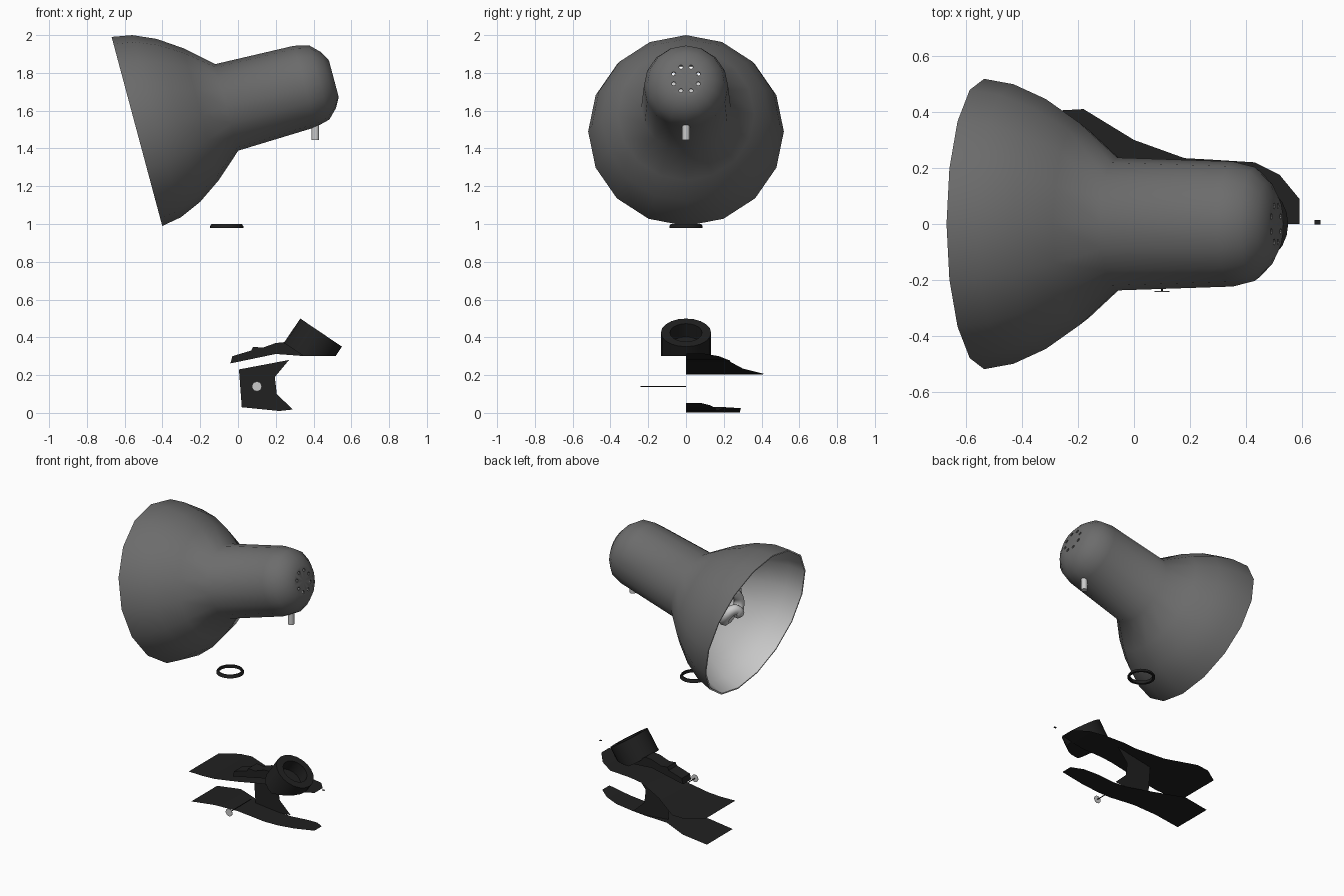
import bpy, bmesh
from math import sin, cos, pi, radians
from mathutils import Vector

if "Cube" in bpy.data.objects:
    bpy.data.objects.remove(bpy.data.objects["Cube"])

Y = Vector((0, 1, 0))


def material(name, v):
    m = bpy.data.materials.new(name)
    m.diffuse_color = (v, v, v, 1)
    m.use_nodes = True
    m.node_tree.nodes["Principled BSDF"].inputs["Base Color"].default_value = m.diffuse_color
    return m


DARK = material("dark_grey", 0.15)
BLACK = material("black", 0.015)
LIGHT = material("light_grey", 0.75)


def make(name, bm, mats, angle=None):
    mesh = bpy.data.meshes.new(name)
    bm.to_mesh(mesh)
    bm.free()
    ob = bpy.data.objects.new(name, mesh)
    bpy.context.collection.objects.link(ob)
    for m in mats:
        mesh.materials.append(m)
    if angle:
        bpy.ops.object.select_all(action='DESELECT')
        ob.select_set(True)
        bpy.context.view_layer.objects.active = ob
        bpy.ops.object.shade_smooth_by_angle(angle=radians(angle))
    return ob


def lathe(bm, profile, origin, axis, n, closed=False, second_mat=999):
    """Revolve (distance along axis, radius) points around an axis."""
    o, a = Vector(origin), Vector(axis).normalized()
    side = Vector((-a.z, 0, a.x)) if abs(a.y) < 0.9 else Vector((1, 0, 0))
    other = a.cross(side)
    rings = [[bm.verts.new(o + a * t + (side * cos(2 * pi * i / n) + other * sin(2 * pi * i / n)) * r)
              for i in range(n)] for t, r in profile]
    count = len(rings) if closed else len(rings) - 1
    for k in range(count):
        p, q = rings[k], rings[(k + 1) % len(rings)]
        for i in range(n):
            j = (i + 1) % n
            f = bm.faces.new((p[i], p[j], q[j], q[i]))
            f.material_index = 1 if k >= second_mat else 0
    bmesh.ops.remove_doubles(bm, verts=bm.verts, dist=1e-5)
    bmesh.ops.recalc_face_normals(bm, faces=bm.faces)


def turned(name, profile, origin, axis, n, mat, angle=40, closed=False):
    bm = bmesh.new()
    lathe(bm, profile, origin, axis, n, closed)
    return make(name, bm, [mat], angle)


# Lamp shade: double-walled, tilted 15 degrees, pale inside
C = Vector((-0.535, 0, 1.49))
A = Vector((cos(radians(15)), 0, sin(radians(15))))
N = Vector((-A.z, 0, A.x))
outer = [(0, .518), (.108, .499), (.228, .446), (.351, .362), (.492, .237),
         (.92, .223), (1.0, .203), (1.05, .153), (1.079, .10), (1.079, 0)]
inner = [(max(t - .012 * (t > 1), 0), max(r - .01, 0)) for t, r in reversed(outer)]
inner[0] = (1.067, 0)
bm = bmesh.new()
lathe(bm, outer + inner[0:], C, A, 16, closed=True, second_mat=len(outer))
shade = make("lamp_shade", bm, [DARK, LIGHT], 45)

# Ring of vent holes in the end cap
bm = bmesh.new()
for i in range(8):
    w = 2 * pi * (i + .5) / 8
    pos = C + A * 1.03 + (N * cos(w) + Y * sin(w)) * .07
    lathe(bm, [(0, 0), (0, .011), (.1, .011), (.1, 0)], pos, A, 8)
cutter = make("vent_cutter", bm, [DARK])
cutter.hide_render = True
cutter.hide_set(True)
mod = shade.modifiers.new("vents", 'BOOLEAN')
mod.operation = 'DIFFERENCE'
mod.solver = 'EXACT'
mod.object = cutter

# Spiral bulb: two strands meeting at the tip, on a socket
curve = bpy.data.curves.new("spiral_bulb", 'CURVE')
curve.dimensions = '3D'
curve.bevel_depth = .034
curve.bevel_resolution = 2
curve.use_fill_caps = True
steps = 60
spline = curve.splines.new('POLY')
spline.points.add(2 * steps)
for i in range(-steps, steps + 1):
    s = abs(i) / steps
    w = 2 * pi * 2.2 * s + (pi if i < 0 else 0)
    r = .14 * min(1, s / .3)
    p = C + A * (.13 + .36 * s) + (N * cos(w) + Y * sin(w)) * r
    spline.points[i + steps].co = (*p, 1)
spline.use_smooth = True
curve.materials.append(LIGHT)
bpy.context.collection.objects.link(bpy.data.objects.new("spiral_bulb", curve))
turned("bulb_socket", [(0, 0), (0, .15), (.08, .15), (.12, .08), (.5, .08), (.5, 0)],
       C + A * .48, A, 16, LIGHT)

# Pivot stub under the shade
turned("pivot_stub", [(0, 0), (0, .02), (.11, .02), (.11, 0)], (.41, 0, 1.445), (0, 0, 1), 12, LIGHT)

# Loose collar ring
turned("collar_ring", [(0, .088), (.008, .088), (.02, .08), (.02, .072), (0, .072)],
       (-.06, 0, .98), (0, 0, 1), 24, BLACK, closed=True)


# Clamp jaws: thin half sheets given as (x, z, width)
def sheet(name, stations):
    bm = bmesh.new()
    rows = [(bm.verts.new((x, 0, z)), bm.verts.new((x, y, z))) for x, z, y in stations]
    for (a, b), (c, d) in zip(rows, rows[1:]):
        bm.faces.new((a, c, d, b))
    make(name, bm, [BLACK], 40)


sheet("upper_jaw", [(-.38, .205, .33), (-.27, .203, .405), (-.18, .207, .41), (0, .235, .30), (.18, .27, .235),
                    (.27, .28, .23), (.43, .282, .22), (.52, .30, .175), (.59, .315, .09)])
sheet("lower_jaw", [(-.36, .002, .285), (-.18, .025, .29), (0, .03, .21), (.2, .012, .17),
                    (.3, .013, .16), (.43, .025, .155), (.52, .04, .13), (.59, .052, .08)])


# Flat side pieces drawn in x-z, optionally given a depth in y
def plate(name, pts, y, depth=0):
    bm = bmesh.new()
    f = bm.faces.new([bm.verts.new((x, y, z)) for x, z in pts])
    if depth:
        g = bmesh.ops.extrude_face_region(bm, geom=[f])
        bmesh.ops.translate(bm, vec=(0, depth, 0),
                            verts=[v for v in g["geom"] if isinstance(v, bmesh.types.BMVert)])
        bmesh.ops.recalc_face_normals(bm, faces=bm.faces)
    make(name, bm, [BLACK])


plate("clamp_web", [(.005, .23), (.02, .03), (.22, .01), (.29, .018), (.205, .10), (.195, .19), (.27, .28)], .165)
plate("joint_arm", [(-.04, .262), (-.03, .30), (.07, .33), (.08, .35), (.13, .345), (.2, .37), (.25, .375),
                    (.36, .30), (.2, .312)], 0, .09)

# Angled socket cup, trimmed flat underneath
axis = Vector((.56, 0, .83)).normalized()
bm = bmesh.new()
lathe(bm, [(-.02 + .02, 0), (0, .133), (.155, .133), (.155, .085), (.07, .085), (.07, 0)],
      Vector((.44, 0, .425)) - axis * .155, axis, 20)
cut = bmesh.ops.bisect_plane(bm, geom=bm.verts[:] + bm.edges[:] + bm.faces[:],
                             plane_co=(0, 0, .30), plane_no=(0, 0, -1), clear_outer=True)
bmesh.ops.holes_fill(bm, edges=[e for e in bm.edges if e.is_boundary])
make("socket_cup", bm, [BLACK], 40)

# Hinge pin with its flat head, and a tiny spring tab at the tail
turned("hinge_pin", [(0, 0), (0, .003), (.24, .003), (.24, 0)], (.1, -.24, .14), (0, 1, 0), 6, BLACK)
turned("pin_head", [(0, 0), (0, .026), (.002, .026), (.002, 0)], (.1, -.242, .14), (0, 1, 0), 16, LIGHT)
bm = bmesh.new()
bm.faces.new([bm.verts.new(v) for v in
              ((.645, -.002, .35), (.665, -.002, .35), (.665, .014, .35), (.645, .014, .35))])
make("spring_tab", bm, [BLACK])
